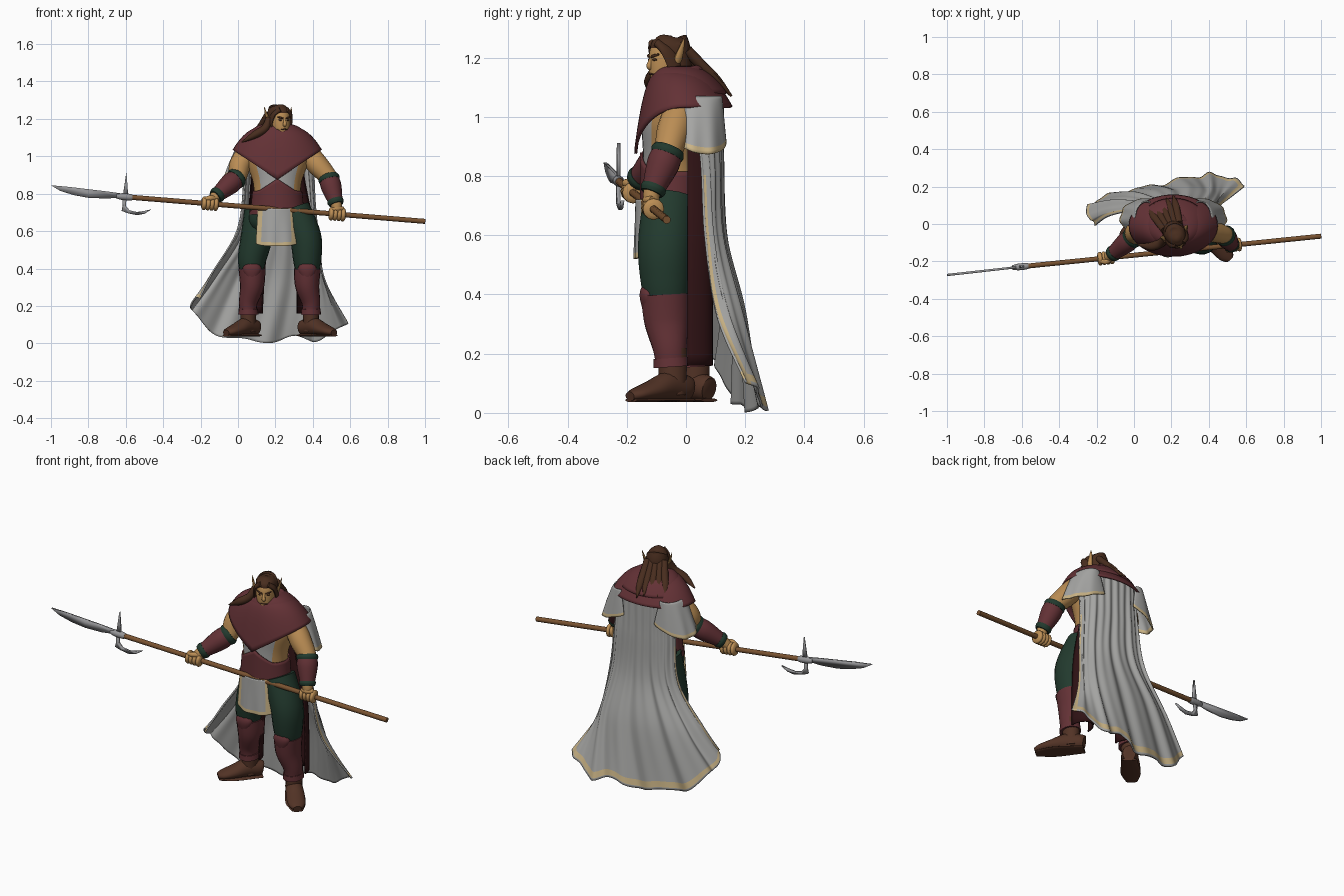
import bpy, bmesh, math
from math import sin, cos, pi, radians
from mathutils import Vector, Matrix

if "Cube" in bpy.data.objects:
    bpy.data.objects.remove(bpy.data.objects["Cube"])

def material(name, r, g, b):
    m = bpy.data.materials.new(name)
    m.diffuse_color = (r, g, b, 1)
    m.use_nodes = True
    m.node_tree.nodes["Principled BSDF"].inputs["Base Color"].default_value = m.diffuse_color
    return m

CLOTH = material("grey cloth", .38, .38, .37)
MAROON = material("maroon leather", .125, .031, .036)
DARK = material("deep maroon lining", .028, .006, .007)
SKIN = material("tan skin", .50, .27, .09)
GREEN = material("dark green cloth", .016, .042, .027)
BOOT = material("brown leather", .085, .033, .019)
HAIR = material("dark brown hair", .065, .026, .013)
WOOD = material("wood", .19, .085, .03)
STEEL = material("steel", .30, .30, .31)
TRIM = material("cream trim", .60, .46, .24)
CX = .21  # body centre line

def spline(P, t):
    n = len(P) - 1
    i = min(int(t * n), n - 1)
    f = t * n - i
    a, b, c, d = P[max(i - 1, 0)], P[i], P[i + 1], P[min(i + 2, n)]
    return [.5 * (2 * q + (r - p) * f + (2 * p - 5 * q + 4 * r - s) * f * f + (3 * q - p - 3 * r + s) * f ** 3)
            for p, q, r, s in zip(a, b, c, d)]

def grid(name, nu, nv, fn, mats, wrap=False, caps=False, thick=0, rule=None, mat_offset=0):
    """Surface from fn(u, v); rule(u, v) picks the material slot."""
    w = nu if wrap else nu + 1
    verts = [fn(i / nu, j / nv) for j in range(nv + 1) for i in range(w)]
    faces, slots = [], []
    for j in range(nv):
        for i in range(nu):
            k = (i + 1) % w
            faces.append((j * w + i, j * w + k, (j + 1) * w + k, (j + 1) * w + i))
            slots.append(rule((i + .5) / nu, (j + .5) / nv) if rule else 0)
    if caps:
        faces += [tuple(range(w)), tuple(range(nv * w, nv * w + w))]
        slots += [0, 0]
    me = bpy.data.meshes.new(name)
    me.from_pydata(verts, [], faces)
    for m in mats:
        me.materials.append(m)
    me.polygons.foreach_set("material_index", slots)
    if caps:
        bm = bmesh.new()
        bm.from_mesh(me)
        bmesh.ops.recalc_face_normals(bm, faces=bm.faces)
        bm.to_mesh(me)
        bm.free()
    ob = bpy.data.objects.new(name, me)
    bpy.context.collection.objects.link(ob)
    if thick:
        s = ob.modifiers.new("thickness", 'SOLIDIFY')
        s.thickness = thick
        s.offset = -1
        s.material_offset = mat_offset
    return ob

def limb(name, pts, mat, ref=(0, 1, 0), n=18, xf=Matrix(), rule=None):
    """Rounded loft along points (x, y, z, rx[, ry])."""
    P = [p if len(p) == 5 else (*p, p[3]) for p in pts]
    R = Vector(ref)
    def fn(u, v):
        p = spline(P, v)
        t = (Vector(spline(P, min(v + .01, 1))[:3]) - Vector(spline(P, max(v - .01, 0))[:3])).normalized()
        a = (R - t * R.dot(t)).normalized()
        b = t.cross(a)
        q = u * 2 * pi
        return xf @ (Vector(p[:3]) + b * p[3] * cos(q) + a * p[4] * sin(q))
    mats = mat if isinstance(mat, list) else [mat]
    return grid(name, n, 6 * (len(P) - 1), fn, mats, wrap=True, caps=True, rule=rule)

# --- torso, vest, corset, tabard
limb("torso", [(CX, -.045, .66, .13, .10), (CX, -.045, .76, .125, .10), (CX, -.045, .86, .13, .10),
               (CX, -.035, .97, .165, .115), (CX, -.03, 1.06, .16, .10), (CX, -.03, 1.12, .07, .06)],
     [CLOTH, SKIN], n=32, rule=lambda u, v: 1 if abs(cos(u * 2 * pi)) > .72 else 0)
limb("hips", [(CX, -.045, .56, .07, .07), (CX, -.045, .64, .15, .095), (CX, -.045, .74, .14, .10)], GREEN)

def corset(u, v):
    a = u * 2 * pi
    top = .815 + (.065 * max(0, 1 - abs(cos(a)) / .75) if sin(a) < 0 else 0)
    z = .695 + v * (top - .695)
    r = .145 - .012 * v
    return (CX + r * cos(a), -.045 + .111 * sin(a), z)
grid("corset", 40, 8, corset, [MAROON], wrap=True, thick=.008)
limb("corset_band", [(CX, -.045, .69, .15, .118), (CX, -.045, .714, .147, .118)], MAROON, n=32)

grid("tabard", 30, 30, lambda u, v: (CX - .005 + (u - .5) * (.19 + .025 * v),
     -.163 - .006 * v + .035 * (2 * u - 1) ** 2 + .004 * sin(u * 14) * v,
     .72 - .2 * v + .012 * v * (2 * u - 1) ** 4), [CLOTH, TRIM],
     thick=.008, rule=lambda u, v: int(u < .12 or u > .88 or v > .89))

# --- layered shoulder mantle with a pointed front
def mantle(size, low, lift):
    def fn(u, v):
        a = u * 2 * pi
        zb = low + (.155 * (abs(cos(a)) - 1) * size if sin(a) < 0 else 0)
        r = .34 + .66 * v ** .75
        return (CX + .23 * size * r * cos(a), -.025 * (1 - v) - .008 + .157 * size ** .5 * r * sin(a),
                zb + (1.148 + lift - zb) * (1 - v ** 1.6))
    return fn
grid("mantle", 48, 14, mantle(1, 1.03, 0), [MAROON], wrap=True, thick=.010)
grid("mantle_upper_layer", 48, 10, mantle(.78, 1.075, .014), [MAROON], wrap=True, thick=.010)
limb("collar", [(CX + .08 * cos(i * pi / 6), -.03 + .072 * sin(i * pi / 6), 1.135 + .02 * sin(i * pi / 6), .022)
                for i in range(13)], MAROON, ref=(0, 0, 1), n=12)

# --- cape with trimmed edges
CAPE = [
    [(.03, .03, 1.06), (.06, .08, 1.07), (.12, .115, 1.07), (CX, .125, 1.07), (.30, .115, 1.07), (.36, .08, 1.07), (.41, .03, 1.05)],
    [(.03, .05, .85), (.05, .09, .85), (.12, .12, .85), (CX, .125, .85), (.30, .12, .85), (.38, .10, .85), (.41, .06, .85)],
    [(-.01, .07, .6), (.02, .11, .6), (.10, .13, .6), (CX, .135, .6), (.32, .13, .6), (.40, .11, .6), (.43, .075, .6)],
    [(-.14, .04, .38), (-.13, .11, .36), (-.02, .16, .35), (.16, .185, .34), (.34, .195, .34), (.44, .17, .34), (.465, .11, .35)],
    [(-.21, -.01, .24), (-.255, .08, .20), (-.15, .15, .07), (.07, .20, .01), (.29, .25, .03), (.45, .265, .025), (.59, .215, .12)]]
def cape(u, v):
    x, y, z = spline([spline(row, u) for row in CAPE], v)
    return (x, y + .010 * v * sin(u * 42) + .004 * sin(u * 75), max(.003, z + .012 * v ** 4 * sin(u * 30)))
grid("cape", 100, 60, cape, [TRIM, CLOTH], thick=.008, mat_offset=1,
     rule=lambda u, v: 0 if (v > .3 and (.01 < u < .032 or .967 < u < .99)) or .95 < v < .985 else 1)

# --- legs, arms and shoulder drapes
def boot(side, ax, ay, tx, ty):
    d = Vector((tx - ax, ty - ay, 0))
    at = lambda k, z, r, h: (ax + d.x * k, ay + d.y * k, z, r, h)
    limb(side + "_boot_foot", [at(-.38, .08, .034, .04), at(-.25, .085, .042, .045), at(.1, .09, .046, .05),
                               at(.5, .075, .05, .035), at(.85, .063, .043, .023), at(1.03, .056, .022, .016)],
         BOOT, ref=(0, 0, 1))
    limb(side + "_boot_shaft", [(ax, ay, .06, .04, .045), (ax, ay, .13, .042, .048), (ax, ay, .22, .045, .05)], BOOT)
    limb(side + "_boot_sole", [at(-.38, .043, .04, .007), at(-.1, .043, .045, .007), at(.5, .043, .052, .007),
                               at(1.0, .043, .03, .007)], BOOT, ref=(0, 0, 1))

LEGS = {"left": (.30, .36, .37, .39, -.065, (.51, -.185)), "right": (.12, .10, .075, .055, .012, (-.06, -.09))}
for side, (hx, tx, kx, ax, y, toe) in LEGS.items():
    limb(side + "_trouser_leg", [(hx, y + .01, .72, .085, .09), (tx, y - .005, .57, .085, .093),
                                 (kx, y - .005, .45, .076, .085), (kx, y, .36, .06, .07)], GREEN)
    limb(side + "_greave", [(ax, y + .015, .16, .045, .052), (ax, y + .01, .22, .05, .058),
                            (kx, y, .31, .065, .077), (kx, y - .005, .40, .072, .084)], MAROON)
    limb(side + "_greave_hem", [(ax, y + .015, .155, .054, .06), (ax, y + .013, .185, .051, .058)], MAROON)
    limb(side + "_knee_plate", [(kx, y - .06, .35, .03, .022), (kx, y - .062, .40, .05, .03),
                                (kx, y - .05, .435, .025, .025)], MAROON)
    boot(side, ax, y + .02, *toe)
    grid(side + "_coat_tail", 14, 20, lambda u, v: (spline([(CX + (hx - CX) * .9,), (tx,), (kx,)], v)[0] + .052 * cos(u * pi),
         .005 + .08 * sin(u * pi), .95 - .79 * v), [DARK], thick=.006)

# polearm axis used by the hands
BUTT, NECK = Vector((1, -.065, .652)), Vector((-.60, -.228, .783))
AXIS = (NECK - BUTT).normalized()
def on_pole(x):
    return BUTT + (NECK - BUTT) * ((1 - x) / 1.60)

ARMS = {"left": ((.365, -.015, 1.03), (.425, -.04, .955), (.485, -.06, .885), (.525, -.115, .745), .53),
        "right": ((.06, -.01, 1.03), (.012, -.04, .955), (-.005, -.07, .885), (-.12, -.165, .785), -.15)}
for side, (sh, mid, el, wr, gx) in ARMS.items():
    S, E, W = Vector(sh), Vector(el), Vector(wr)
    along = lambda k: tuple(E.lerp(W, k))
    limb(side + "_arm", [(*sh, .055), (*mid, .058), (*el, .048), (*along(.4), .045), (*wr, .03),
                         (*on_pole(gx), .025)], SKIN)
    limb(side + "_bracer", [(*along(.05), .052), (*along(.35), .055), (*along(.9), .039)], MAROON)
    limb(side + "_elbow_cuff", [(*along(-.06), .052), (*along(.03), .058), (*along(.12), .055)], GREEN)
    limb(side + "_wrist_cuff", [(*along(.85), .042), (*along(.93), .044), (*along(1.02), .038)], GREEN)
    for k in range(4):  # fingers closed round the pole
        c = on_pole(gx + (k - 1.5) * .021)
        limb(side + "_finger", [(*(c + AXIS * o), r) for o, r in ((-.013, .024), (-.006, .035), (.006, .035), (.013, .024))], SKIN, n=12)
    c = on_pole(gx)
    limb(side + "_thumb", [(*(c + Vector((-.03, -.015, .025))), .010), (*(c + Vector((0, -.02, .03))), .014),
                           (*(c + Vector((.03, 0, .028))), .014)], SKIN, n=10)
    s = 1 if side == "left" else -1
    def drape(u, v):
        a = radians(-62 + 172 * u)
        return (CX + s * (.145 + (.06 + .08 * v ** .8) * cos(a) + .005 * v * sin(u * 25)),
                .032 + (.09 + .015 * v) * sin(a), 1.07 - (.135 + .06 * sin(u * pi)) * v)
    grid(side + "_shoulder_drape", 34, 18, drape, [CLOTH, TRIM], thick=.006 * -s,
         rule=lambda u, v: int(u < .06 or v > .9))

# --- head, turned slightly to one side
HEAD = Matrix.Translation((.22, -.055, 0)) @ Matrix.Rotation(radians(24), 4, 'Z')
def head(name, pts, mat, **kw):
    limb(name, pts, mat, xf=HEAD, **kw)
head("face", [(0, .01, 1.07, .045, .05), (0, -.018, 1.112, .034, .047), (0, -.015, 1.14, .046, .058),
              (0, -.01, 1.18, .052, .064), (0, -.005, 1.22, .052, .064), (0, 0, 1.25, .04, .05),
              (0, 0, 1.262, .01, .015)], SKIN, n=24)
head("nose", [(0, -.064, 1.205, .006, .006), (0, -.072, 1.185, .008, .008), (0, -.076, 1.170, .010, .009),
              (0, -.068, 1.160, .007, .005)], SKIN, n=10)
head("chin", [(-.015, -.058, 1.12, .006), (0, -.064, 1.12, .011), (.015, -.058, 1.12, .006)], SKIN, n=10)
head("mouth", [(-.018, -.066, 1.143, .002), (0, -.072, 1.145, .003), (.018, -.066, 1.143, .002)], BOOT, n=8)
for s in (-1, 1):
    head("eye", [(s * .014, -.070, 1.192, .002), (s * .023, -.066, 1.193, .004), (s * .031, -.06, 1.193, .002)], HAIR, n=8)
    head("brow", [(s * .007, -.071, 1.202, .004), (s * .022, -.069, 1.206, .005), (s * .038, -.057, 1.211, .003)], HAIR, n=8)
    head("ear", [(s * .054, .0, 1.175, .007, .009), (s * .064, .004, 1.20, .008, .014),
                 (s * .073, .012, 1.235, .005, .009), (s * .080, .018, 1.264, .001, .002)], SKIN, n=10)
    head("side_hair", [(s * .018, -.056, 1.25, .014, .014), (s * .046, -.035, 1.225, .011, .022),
                       (s * .057, -.012, 1.18, .009, .025), (s * .056, .0, 1.12, .010, .022)], HAIR, n=12)
head("hair_cap", [(0, .03, 1.10, .055, .04), (0, .022, 1.17, .059, .052), (0, .012, 1.22, .059, .062),
                  (0, -.002, 1.245, .053, .068), (0, -.005, 1.266, .036, .046), (0, -.004, 1.275, .008, .01)], HAIR, n=24)
for k in range(5):  # long strands lying over the mantle
    x = (k - 2) * .022
    head("back_hair_strand", [(x, .045, 1.225, .02, .018), (x * 1.25, .095, 1.172, .021, .018),
                              (x * 1.5, .145, 1.125, .019, .014), (x * 1.7, .195, 1.07 + .015 * (k % 2), .003, .004)], HAIR, n=10)
limb("shoulder_lock", [(.165, -.075, 1.20, .018, .025), (.145, -.10, 1.15, .022, .026),
                       (.09, -.12, 1.115, .02, .022), (.02, -.11, 1.075, .003, .004)], HAIR, n=12)

# --- polearm
limb("pole_shaft", [(*BUTT, .0135), (*NECK, .0135)], WOOD, n=14)
limb("pole_socket", [(*on_pole(-.565), .015), (*on_pole(-.58), .018), (*on_pole(-.62), .018), (*on_pole(-.65), .012)], STEEL, n=14)

def plate(name, outline, thick):
    me = bpy.data.meshes.new(name)
    me.from_pydata([(x, on_pole(x).y - .01 * max(0, -x - .6), z) for x, z in outline], [], [tuple(range(len(outline)))])
    me.materials.append(STEEL)
    ob = bpy.data.objects.new(name, me)
    bpy.context.collection.objects.link(ob)
    m = ob.modifiers.new("thickness", 'SOLIDIFY')
    m.thickness, m.offset = thick, 0
plate("blade", [(-.63, .802), (-.70, .812), (-.80, .824), (-.90, .836), (-1, .845), (-.95, .815), (-.88, .793),
                (-.80, .778), (-.70, .774), (-.63, .780)], .012)
plate("top_spike", [(-.615, .79), (-.588, .79), (-.592, .85), (-.597, .912), (-.606, .85)], .012)
plate("lower_hook", [(-.618, .785), (-.616, .735), (-.622, .708), (-.59, .696), (-.54, .685), (-.50, .693), (-.462, .717),
                     (-.50, .708), (-.54, .702), (-.58, .711), (-.60, .735), (-.596, .785)], .012)

# --- smooth shading with sharp edges kept
bpy.ops.object.select_all(action='SELECT')
bpy.context.view_layer.objects.active = bpy.context.scene.objects[0]
bpy.ops.object.shade_smooth_by_angle(angle=radians(45))
